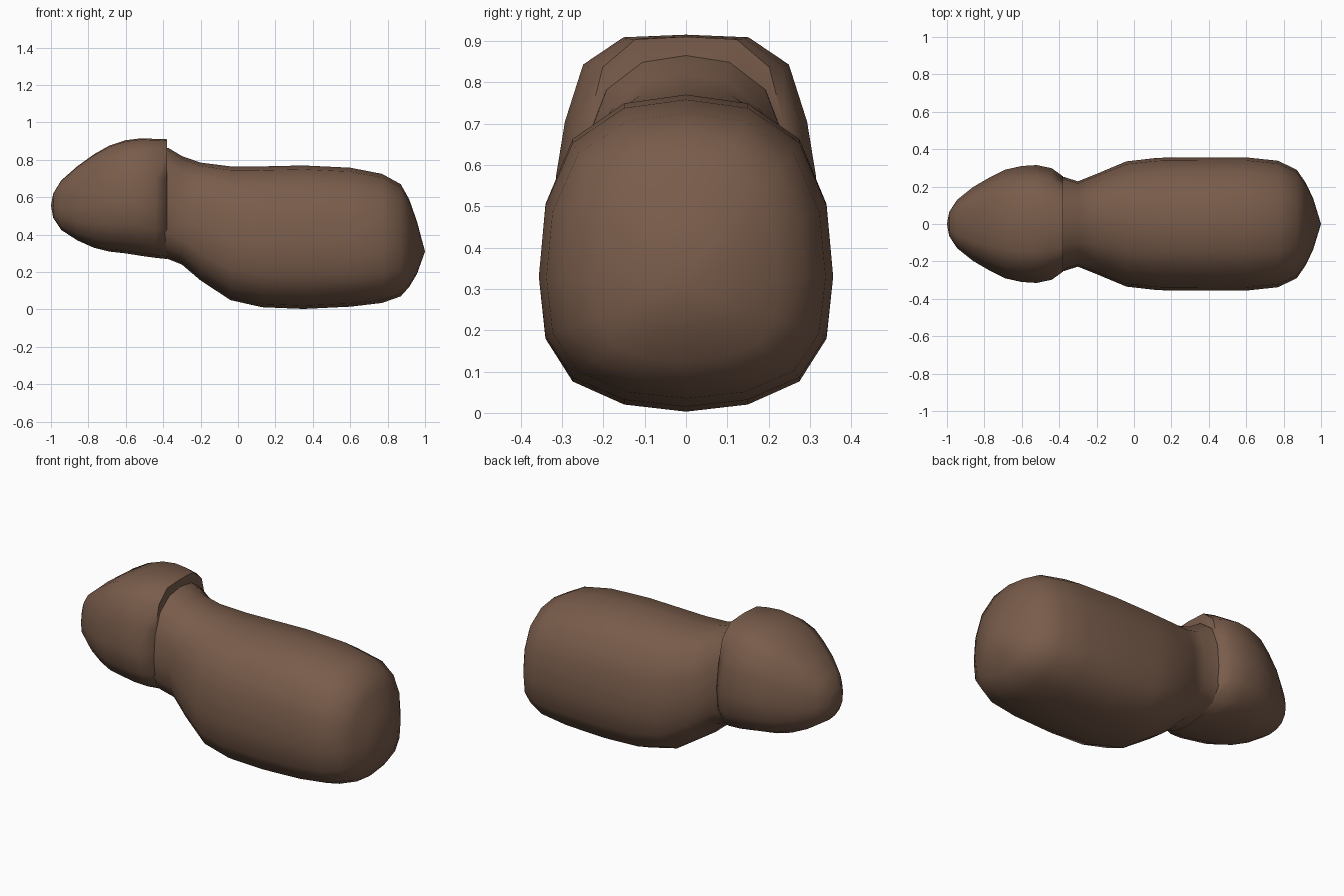
import bpy, bmesh

if "Cube" in bpy.data.objects:
    bpy.data.objects.remove(bpy.data.objects["Cube"])

fur = bpy.data.materials.new("brown fur")
fur.diffuse_color = (0.19, 0.107, 0.07, 1)
fur.use_nodes = True
fur.node_tree.nodes["Principled BSDF"].inputs["Base Color"].default_value = fur.diffuse_color

# Half cross-sections from top to bottom: (fraction of half width, fraction of half height)
BODY_SHAPE = [(0, 1), (.42, .945), (.77, .72), (.955, .31), (1, -.15),
              (.955, -.54), (.77, -.81), (.42, -.955), (0, -1)]
HEAD_SHAPE = [(0, 1), (.48, .98), (.79, .77), (.93, .33), (1, -.1),
              (.95, -.5), (.75, -.8), (.42, -.955), (0, -1)]


def loft(name, shape, stations, start_tip=None, end_tip=None):
    """Skin mirrored cross-sections; stations are (x, bottom, top, half width)."""
    bm = bmesh.new()
    outline = shape + [(-y, z) for y, z in reversed(shape[1:-1])]
    rings = []
    for x, lo, hi, w in stations:
        mid, h = (lo + hi) / 2, (hi - lo) / 2
        rings.append([bm.verts.new((x, y * w, mid + z * h)) for y, z in outline])
    n = len(outline)
    for a, b in zip(rings, rings[1:]):
        for i in range(n):
            j = (i + 1) % n
            bm.faces.new((a[i], a[j], b[j], b[i]))
    for ring, tip in ((rings[0], start_tip), (rings[-1], end_tip)):
        if tip:
            t = bm.verts.new((tip[0], 0, tip[1]))
            for i in range(n):
                bm.faces.new((ring[i], ring[(i + 1) % n], t))
        else:
            bm.faces.new(ring)
    bmesh.ops.recalc_face_normals(bm, faces=bm.faces)
    mesh = bpy.data.meshes.new(name)
    bm.to_mesh(mesh)
    bm.free()
    mesh.materials.append(fur)
    ob = bpy.data.objects.new(name, mesh)
    bpy.context.collection.objects.link(ob)
    bpy.ops.object.select_all(action='DESELECT')
    ob.select_set(True)
    bpy.context.view_layer.objects.active = ob
    bpy.ops.object.shade_smooth_by_angle(angle=1.0)
    return ob


# Body: narrow neck swelling into a long rounded trunk
loft("body", BODY_SHAPE, [
    (-.42, .29, .875, .25), (-.37, .268, .862, .25), (-.30, .24, .82, .228),
    (-.20, .155, .785, .268), (-.04, .05, .765, .335), (.13, .012, .765, .354),
    (.35, .003, .77, .356), (.60, .015, .758, .356), (.77, .035, .725, .338),
    (.87, .07, .67, .29), (.915, .12, .59, .225), (.957, .19, .47, .14)],
    end_tip=(1.0, .31))

# Head: blunt snout widening to the cheeks, with a raised ledge at the nape
loft("head", HEAD_SHAPE, [
    (-.988, .49, .62, .065), (-.945, .425, .69, .13), (-.86, .37, .765, .198),
    (-.77, .33, .83, .25), (-.69, .31, .875, .29), (-.60, .30, .905, .31),
    (-.52, .287, .915, .315), (-.44, .276, .912, .298), (-.38, .27, .91, .255)],
    start_tip=(-1.0, .555))
